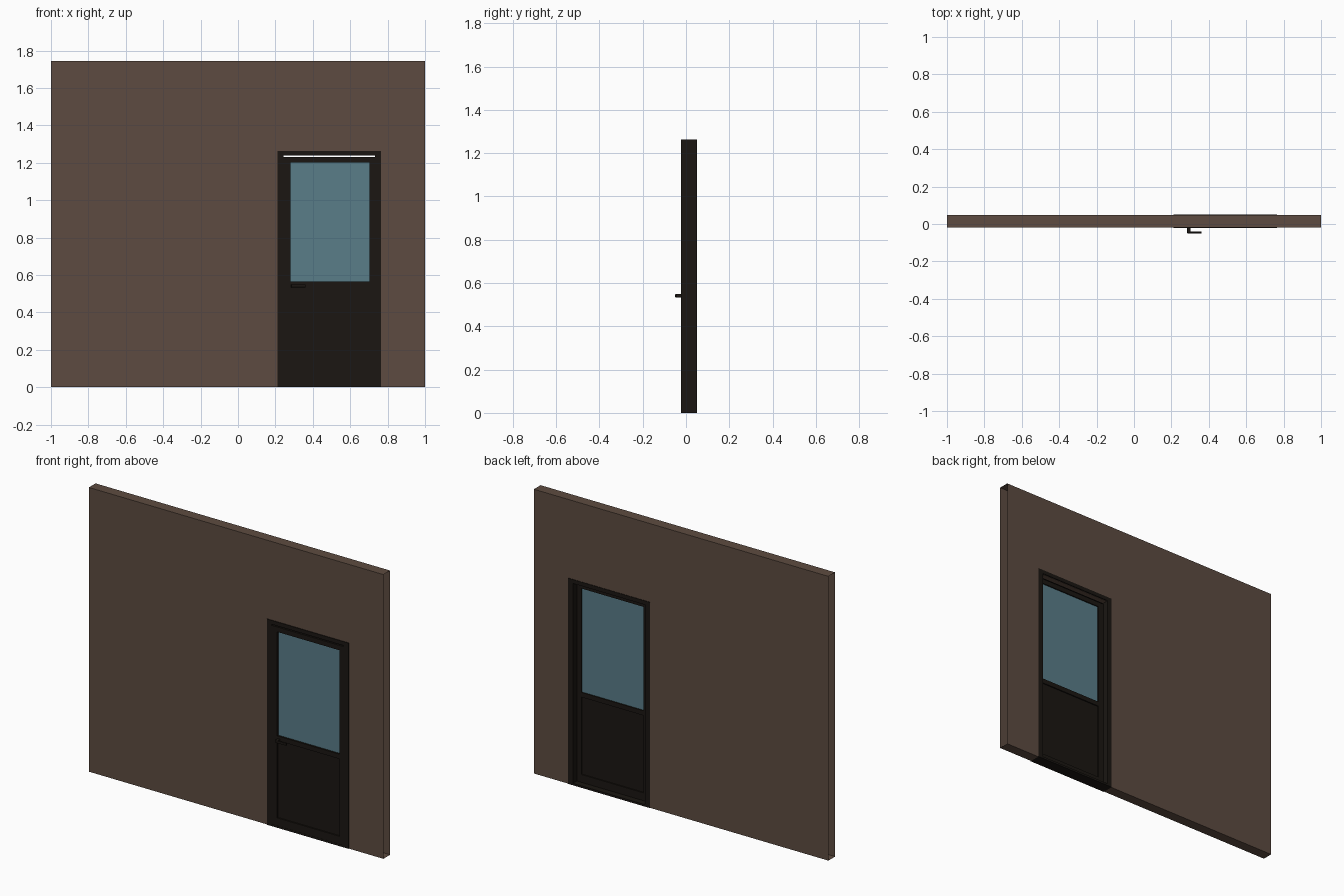
import bpy, bmesh

if "Cube" in bpy.data.objects:
    bpy.data.objects.remove(bpy.data.objects["Cube"])


def material(name, rgb):
    m = bpy.data.materials.new(name)
    m.diffuse_color = (*rgb, 1)
    m.use_nodes = True
    m.node_tree.nodes["Principled BSDF"].inputs["Base Color"].default_value = m.diffuse_color
    return m


WALL = material("wall_brown", (0.11, 0.071, 0.052))
DARK = material("dark_frame", (0.0105, 0.008, 0.006))
GLASS = material("glass_blue", (0.1, 0.205, 0.25))
FRONT, BACK = -0.022, 0.05
LEAF_F, LEAF_B = -0.021, 0.012


def finish(name, bm, mat):
    bmesh.ops.recalc_face_normals(bm, faces=bm.faces)
    me = bpy.data.meshes.new(name)
    bm.to_mesh(me)
    bm.free()
    me.materials.append(mat)
    ob = bpy.data.objects.new(name, me)
    bpy.context.collection.objects.link(ob)
    return ob


def extrude_xz(pts, y0, y1):
    """Solid from an outline in the xz plane."""
    bm = bmesh.new()
    f = bm.faces.new([bm.verts.new((x, y0, z)) for x, z in pts])
    r = bmesh.ops.extrude_face_region(bm, geom=[f], use_keep_orig=True)
    for v in r["geom"]:
        if isinstance(v, bmesh.types.BMVert):
            v.co.y = y1
    bmesh.ops.recalc_face_normals(bm, faces=bm.faces)
    return bm


def box(name, x0, x1, y0, y1, z0, z1, mat, bevel=0):
    bm = extrude_xz([(x0, z0), (x1, z0), (x1, z1), (x0, z1)], y0, y1)
    ob = finish(name, bm, mat)
    if bevel:
        b = ob.modifiers.new("bevel", "BEVEL")
        b.width, b.segments = bevel, 2
    return ob


def arch(x0, x1, ztop, ix0, ix1, iz):
    """Outline of a panel with an opening reaching the floor."""
    return [(x0, 0), (ix0, 0), (ix0, iz), (ix1, iz), (ix1, 0),
            (x1, 0), (x1, ztop), (x0, ztop)]


# wall: open at both ends and around the door opening
H = 1.745
bm = extrude_xz(arch(-1, 1, H, 0.211, 0.765, 1.263), -0.018, 0.047)
drop = [f for f in bm.faces if abs(f.normal.x) > 0.5 or
        (abs(f.normal.z) > 0.5 and 0.1 < f.calc_center_median().z < H - 0.1)]
bmesh.ops.delete(bm, geom=drop, context="FACES_ONLY")
finish("wall", bm, WALL)

# door frame, sill and brown lining under the head
finish("door_frame", extrude_xz(arch(0.211, 0.765, 1.263, 0.243, 0.733, 1.239),
                                FRONT, BACK), DARK)
box("door_sill", 0.243, 0.733, FRONT, BACK, 0, 0.012, DARK)
box("head_lining", 0.243, 0.733, 0.012, 0.044, 1.2375, 1.239, WALL)

# door leaf: stiles and rails
for side, x0, x1 in (("left", 0.243, 0.281), ("right", 0.703, 0.733)):
    box(side + "_stile", x0, x1, LEAF_F, LEAF_B, 0.012, 1.232, DARK)
for part, z0, z1 in (("bottom", 0.012, 0.06), ("middle", 0.535, 0.564),
                     ("top", 1.202, 1.232)):
    box(part + "_rail", 0.281, 0.703, LEAF_F, LEAF_B, z0, z1, DARK)

# infill
box("lower_panel", 0.281, 0.703, -0.013, 0.005, 0.06, 0.535, DARK)
box("window_glass", 0.281, 0.703, -0.01, 0.005, 0.564, 1.202, GLASS)

# lever handle
box("handle_stem", 0.284, 0.302, -0.046, LEAF_F, 0.532, 0.55, DARK, 0.003)
box("handle_lever", 0.284, 0.362, -0.05, -0.041, 0.534, 0.549, DARK, 0.003)
